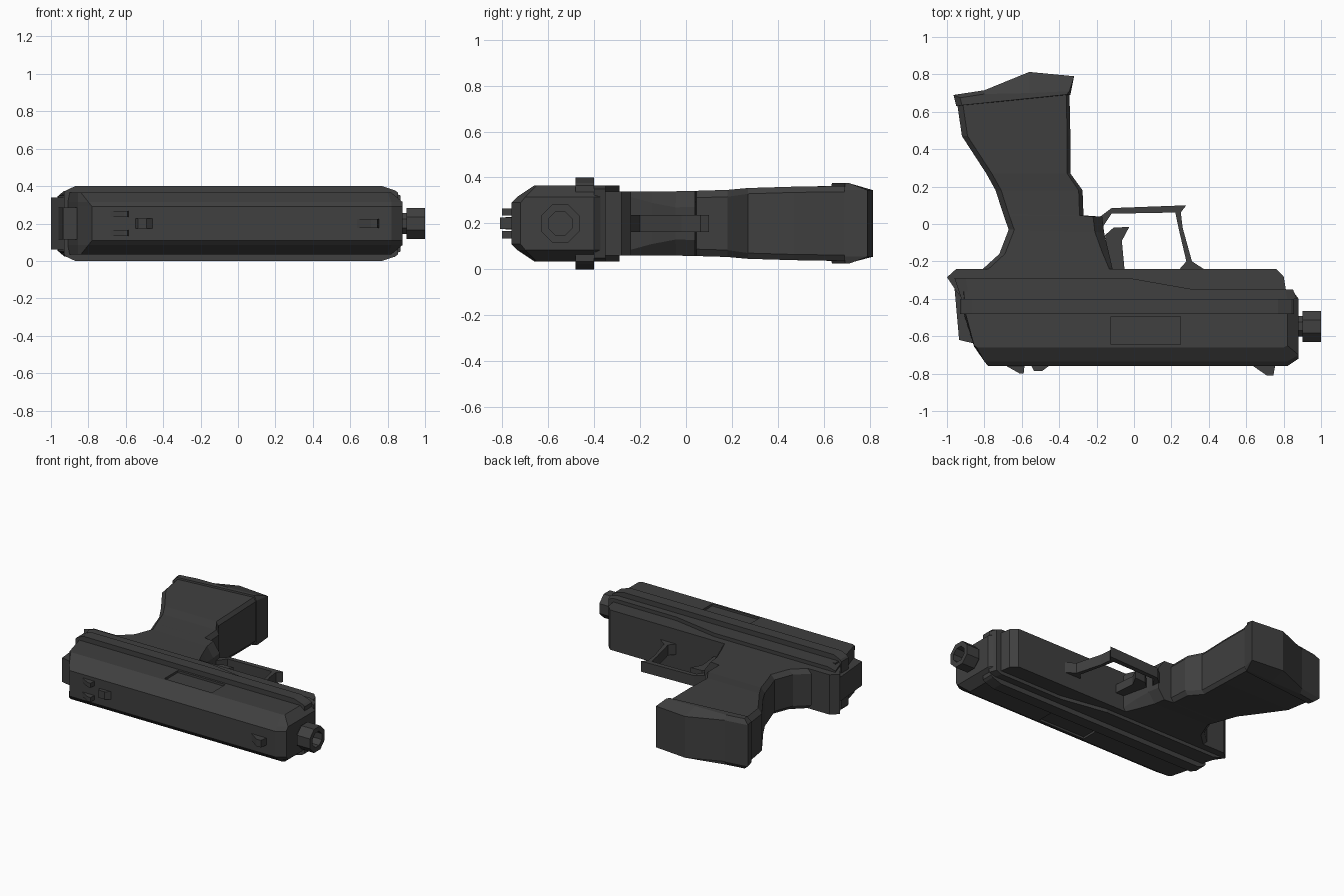
import bpy, bmesh, math

if "Cube" in bpy.data.objects:
    bpy.data.objects.remove(bpy.data.objects["Cube"])

MID = 0.2  # the model lies on its side, symmetric about z = 0.2
mat = bpy.data.materials.new("dark_gunmetal")
mat.diffuse_color = (0.05, 0.05, 0.05, 1)
mat.use_nodes = True
mat.node_tree.nodes["Principled BSDF"].inputs["Base Color"].default_value = mat.diffuse_color


def loft(name, rings):
    """Bridge closed rings of equal length and cap both ends."""
    bm = bmesh.new()
    loops = [[bm.verts.new(p) for p in r] for r in rings]
    n = len(loops[0])
    for a, b in zip(loops, loops[1:]):
        for i in range(n):
            j = (i + 1) % n
            bm.faces.new((a[i], a[j], b[j], b[i]))
    bm.faces.new(loops[0][::-1])
    bm.faces.new(loops[-1])
    bmesh.ops.recalc_face_normals(bm, faces=bm.faces)
    mesh = bpy.data.meshes.new(name)
    bm.to_mesh(mesh)
    bm.free()
    mesh.materials.append(mat)
    ob = bpy.data.objects.new(name, mesh)
    bpy.context.collection.objects.link(ob)
    return ob


def plates(name, *layers, z=MID):
    """Stack xy outlines, given as (half thickness, points), mirrored about z."""
    up = [[(x, y, z + h) for x, y in pts] for h, pts in layers]
    down = [[(x, y, z - h) for x, y in pts] for h, pts in reversed(layers)]
    return loft(name, down + up)


# slide with bevelled edges
slide = plates("slide",
    (0.09, [(-.78, -.76), (-.855, -.655), (-.91, -.48), (-.92, -.36), (.85, -.36),
            (.88, -.40), (.88, -.72), (.82, -.76)]),
    (0.115, [(-.80, -.735), (-.855, -.655), (-.91, -.48), (-.92, -.36), (.85, -.36),
             (.88, -.40), (.88, -.70), (.82, -.735)]),
    (0.165, [(-.84, -.66), (-.855, -.65), (-.90, -.48), (-.91, -.36), (.81, -.36),
             (.82, -.40), (.82, -.65), (.80, -.66)]))

# shallow ejection panels on both sides
for s in (-1, 1):
    bpy.ops.mesh.primitive_cube_add(size=1, location=(.063, -.57, MID + s * .2))
    cutter = bpy.context.object
    cutter.name = "panel_cutter"
    cutter.scale = (.37, .15, .1)
    cutter.hide_render = True
    mod = slide.modifiers.new("panel", 'BOOLEAN')
    mod.operation, mod.solver, mod.object = 'DIFFERENCE', 'EXACT', cutter
    bpy.context.view_layer.objects.active = slide
    bpy.ops.object.modifier_apply(modifier=mod.name)
    bpy.data.objects.remove(cutter)

# side rail along the slide
plates("side_rail",
    (0.165, [(-.93, -.48), (.855, -.48), (.855, -.40), (-.93, -.40)]),
    (0.177, [(-.92, -.48), (.84, -.48), (.84, -.40), (-.92, -.40)]),
    (0.2, [(-.87, -.48), (.77, -.48), (.77, -.40), (-.87, -.40)]))

# frame and its raised shoulder
plates("frame",
    (0.14, [(-1, -.285), (-.95, -.24), (.76, -.24), (.80, -.28), (.82, -.40), (-.9, -.42), (-.95, -.36)]))
plates("frame_shoulder",
    (0.15, [(-.96, -.29), (-.02, -.29), (.32, -.35), (.85, -.35), (.87, -.40), (-.92, -.41)]),
    (0.165, [(-.90, -.29), (-.02, -.29), (.32, -.35), (.81, -.35), (.82, -.40), (-.88, -.41)]))

# hammer plate at the rear
plates("hammer", (0.085, [(-.96, -.34), (-.935, -.62), (-.85, -.64), (-.86, -.34)]))

# grip: rows of (back x, back y, front x, front y, half width, front bevel)
rows = [(-.83, -.26, -.11, -.26, .14, .02), (-.72, -.16, -.135, -.15, .14, .05),
        (-.67, -.03, -.16, -.045, .14, .07), (-.695, .04, -.17, .039, .142, .07),
        (-.70, .055, -.27, .046, .142, .03), (-.74, .18, -.275, .18, .146, .03),
        (-.79, .27, -.34, .27, .154, .025), (-.92, .47, -.34, .47, .16, .025),
        (-.945, .64, -.345, .70, .163, .025)]
rings = []
for xb, yb, xf, yf, h, c in rows:
    def at(x, dz):
        return (x, yb + (yf - yb) * (x - xb) / (xf - xb), MID + dz)
    b = .03
    rings.append([at(xb, b - h), at(xb, h - b), at(xb + b, h), at(xf - c * .7, h),
                  at(xf, h - c), at(xf, c - h), at(xf - c * .7, -h), at(xb + b, -h)])
loft("grip", rings)

# magazine base
plates("magazine_base",
    (0.145, [(-.95, .63), (-.965, .69), (-.80, .715), (-.56, .813), (-.32, .79), (-.34, .69)]),
    (0.175, [(-.92, .635), (-.93, .675), (-.80, .695), (-.56, .70), (-.345, .71), (-.36, .692)]))

# trigger guard and trigger
plates("trigger_guard_bar", (0.037, [(-.18, .04), (-.12, .085), (.28, .10), (.25, .062), (-.12, .055), (-.17, -.02)]))
plates("trigger_guard_post", (0.037, [(.22, .065), (.25, .065), (.26, -.02), (.31, -.20), (.38, -.245),
                                      (.24, -.245), (.28, -.20), (.24, -.03)]))
plates("trigger", (0.03, [(-.155, -.06), (-.11, -.02), (-.025, -.015), (-.065, -.09), (-.05, -.25), (-.12, -.25)]))

# sights
for s in (-1, 1):
    plates("rear_sight", (0.016, [(-.69, -.755), (-.61, -.80), (-.59, -.80), (-.585, -.755)]), z=MID + s * .05)
plates("middle_sight", (0.027, [(-.55, -.755), (-.535, -.785), (-.49, -.785), (-.45, -.755)]))
plates("front_sight", (0.025, [(.63, -.755), (.71, -.81), (.745, -.81), (.755, -.755)]))

# octagonal muzzle with a bore
angles = [math.pi / 8 + i * math.pi / 4 for i in range(8)]
loft("muzzle", [[(x, -.547 + r * math.cos(a), MID + r * math.sin(a)) for a in angles]
                for x, r in [(.86, .06), (.90, .06), (.90, .09), (1, .09), (1, .055), (.93, .055)]])
